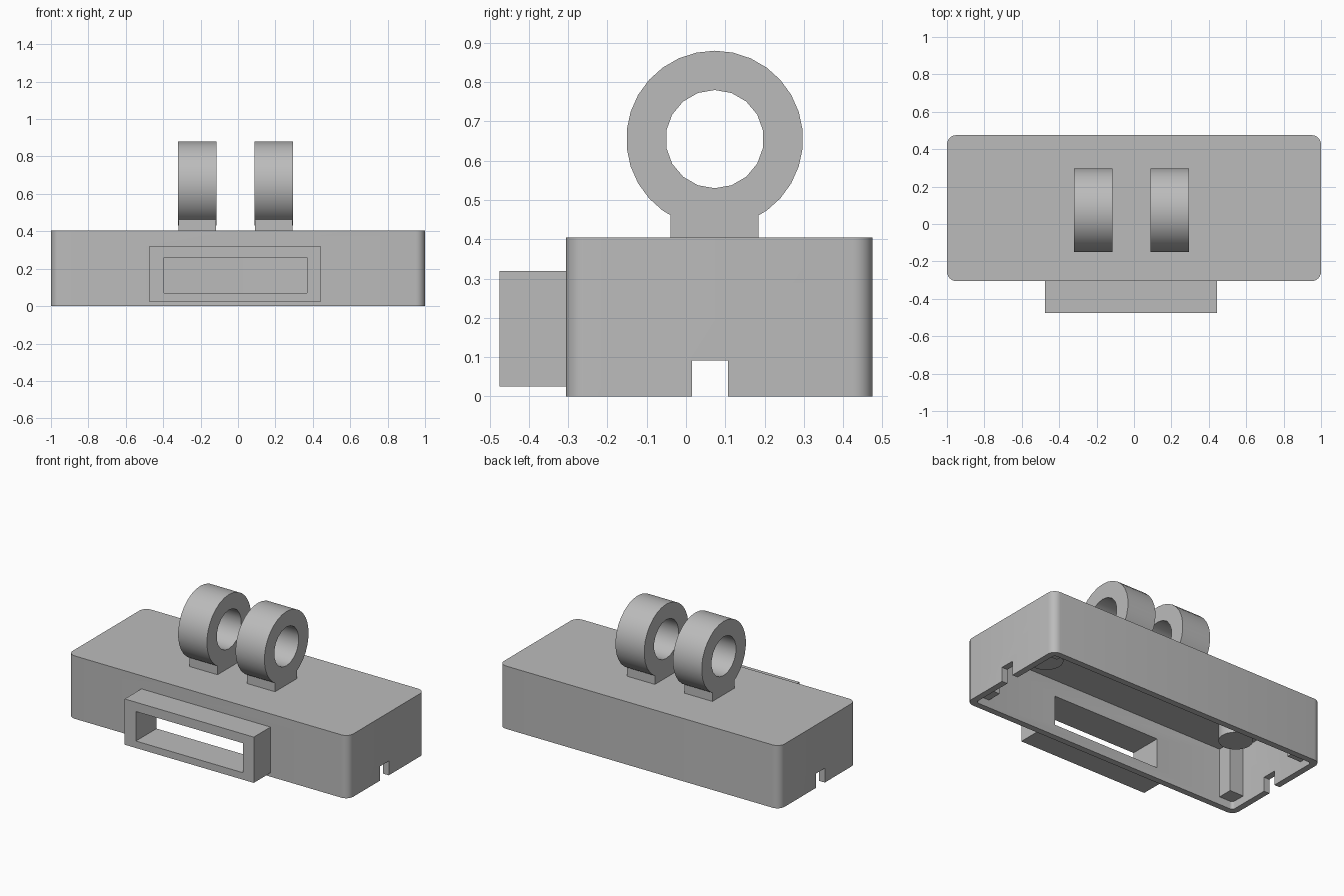
import bpy
import bmesh
import math

cube = bpy.data.objects.get("Cube")
if cube:
    bpy.data.objects.remove(cube, do_unlink=True)

grey = bpy.data.materials.new("plain grey")
grey.use_nodes = True
GREY = (0.5, 0.5, 0.5, 1)
grey.diffuse_color = GREY
grey.node_tree.nodes["Principled BSDF"].inputs["Base Color"].default_value = GREY


def finish(name, bm):
    bmesh.ops.recalc_face_normals(bm, faces=bm.faces)
    mesh = bpy.data.meshes.new(name)
    bm.to_mesh(mesh)
    bm.free()
    mesh.materials.append(grey)
    obj = bpy.data.objects.new(name, mesh)
    bpy.context.collection.objects.link(obj)
    return obj


def box(name, xs, ys, zs, radius=0):
    """Box between limits, with optional rounded vertical edges."""
    bm = bmesh.new()
    bmesh.ops.create_cube(bm, size=1)
    for v in bm.verts:
        v.co = [lim[0] if c < 0 else lim[1] for c, lim in zip(v.co, (xs, ys, zs))]
    if radius:
        upright = [e for e in bm.edges
                   if abs(e.verts[0].co.z - e.verts[1].co.z) > 0.01]
        bmesh.ops.bevel(bm, geom=upright, offset=radius, segments=6,
                        profile=0.5, affect='EDGES')
    return finish(name, bm)


def cylinder(name, sides, radius, depth, centre, along_x=False):
    bm = bmesh.new()
    bmesh.ops.create_cone(bm, cap_ends=True, segments=sides, radius1=radius,
                          radius2=radius, depth=depth)
    for v in bm.verts:
        x, y, z = v.co
        if along_x:
            x, y, z = z, x, y
        v.co = (x + centre[0], y + centre[1], z + centre[2])
    return finish(name, bm)


def combine(target, other, operation):
    """Apply a boolean, then drop the helper."""
    other.hide_render = True
    mod = target.modifiers.new(operation.lower(), 'BOOLEAN')
    mod.operation = operation
    mod.solver = 'EXACT'
    mod.object = other
    bpy.context.view_layer.objects.active = target
    bpy.ops.object.modifier_apply(modifier=mod.name)
    bpy.data.objects.remove(other, do_unlink=True)


def smooth(obj):
    bpy.ops.object.select_all(action='DESELECT')
    obj.select_set(True)
    bpy.context.view_layer.objects.active = obj
    bpy.ops.object.shade_smooth_by_angle(angle=math.radians(30))


# Hollow housing, open underneath
WALL = 0.04
FRONT, BACK, TOP = -0.305, 0.475, 0.405
housing = box("housing", (-1, 1), (FRONT, BACK), (0, TOP), 0.05)
combine(housing, box("cavity", (WALL - 1, 1 - WALL), (FRONT + WALL, BACK - WALL),
                     (-0.1, TOP - WALL), 0.02), 'DIFFERENCE')

# Window frame standing out of the front wall
combine(housing, box("window_frame", (-0.475, 0.445), (-0.475, FRONT + WALL / 2),
                     (0.025, 0.32)), 'UNION')
combine(housing, box("window_cutter", (-0.395, 0.37), (-0.6, -0.2),
                     (0.07, 0.26)), 'DIFFERENCE')

# Cable notch in both ends
combine(housing, box("notch_cutter", (-1.1, 1.1), (0.015, 0.107),
                     (-0.1, 0.092)), 'DIFFERENCE')
smooth(housing)

# Corner posts and round bosses under the roof
for side, label in ((1, "left"), (-1, "right")):
    for y, end in ((FRONT + WALL + 0.045, "front"), (BACK - WALL - 0.045, "back")):
        x = side * 0.912
        box(f"{end}_{label}_post", (x - 0.05, x + 0.05), (y - 0.05, y + 0.05),
            (0.05, TOP - WALL / 2))
    boss = cylinder(f"{label}_boss", 32, 0.1, 0.17, (side * 0.71, 0.061, 0.305))
    smooth(boss)

# Two mounting rings, each on a short foot
for x, label in ((0.192, "left"), (-0.218, "right")):
    centre = (x, 0.073, 0.655)
    ring = cylinder(f"{label}_ring", 30, 0.225, 0.205, centre, True)
    combine(ring, box("foot", (x - 0.1, x + 0.1), (-0.04, 0.185),
                      (TOP - 0.01, 0.49)), 'UNION')
    combine(ring, cylinder("bore", 18, 0.125, 0.5, centre, True), 'DIFFERENCE')
    smooth(ring)
